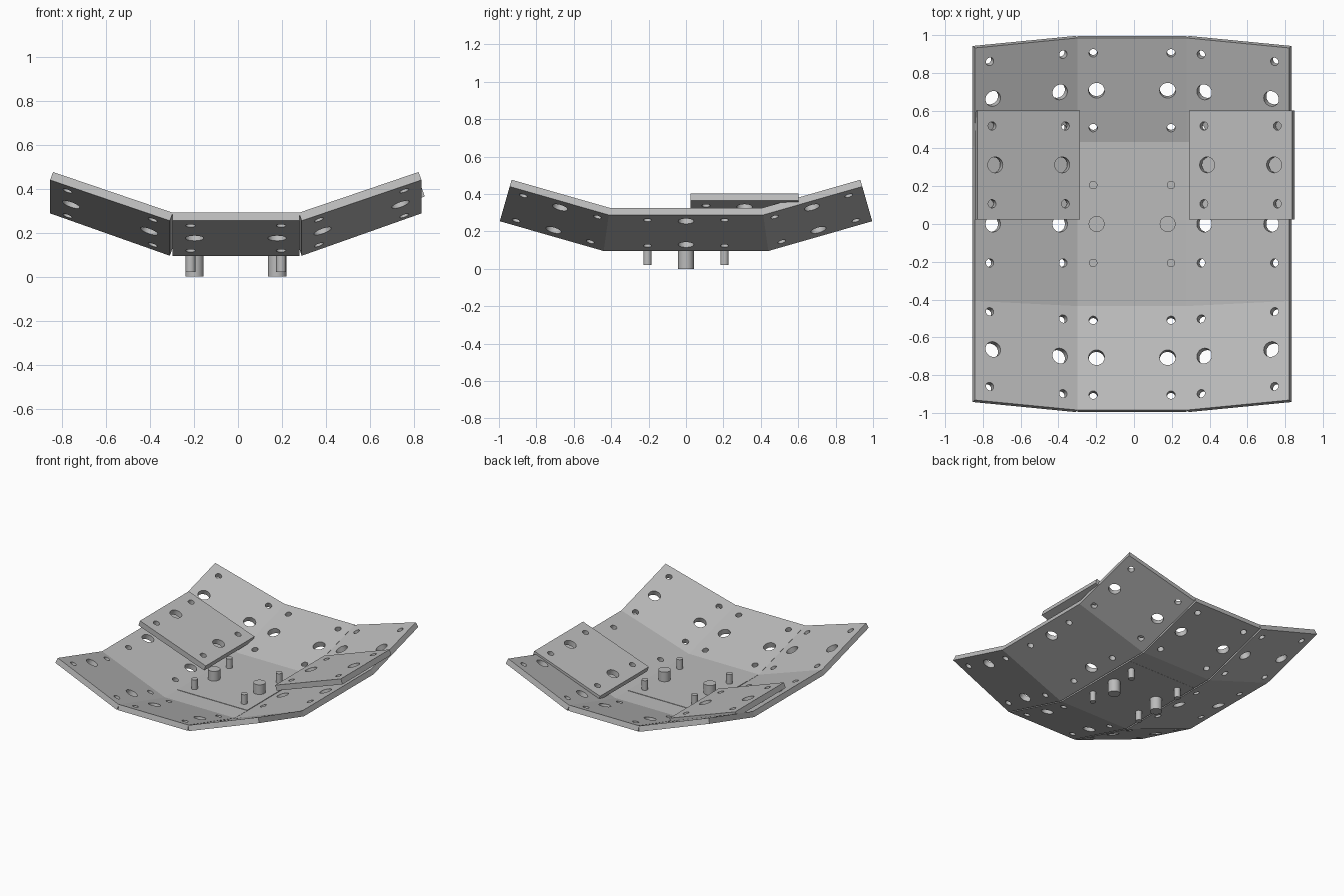
import bpy, bmesh, math
from mathutils import Matrix, Vector

if "Cube" in bpy.data.objects:
    bpy.data.objects.remove(bpy.data.objects["Cube"])

CX, BASE, THICK = -0.01, 0.095, 0.04      # centre line, underside height, board thickness
TILE, HALF = 0.578, 0.44                  # tile side, half length of the middle row
ROLL, PITCH = math.radians(19.5), math.radians(16)
MITRE = math.tan(PITCH / 2)
BIG_R, SMALL_R, BIG_D, SMALL_D = 0.042, 0.022, 0.188, 0.206

grey = bpy.data.materials.new("light_grey")
grey.use_nodes = True
grey.diffuse_color = (0.5, 0.5, 0.5, 1)
grey.node_tree.nodes["Principled BSDF"].inputs["Base Color"].default_value = (0.5, 0.5, 0.5, 1)


def add_object(name, bm):
    bmesh.ops.recalc_face_normals(bm, faces=bm.faces)
    mesh = bpy.data.meshes.new(name)
    bm.to_mesh(mesh)
    bm.free()
    mesh.materials.append(grey)
    obj = bpy.data.objects.new(name, mesh)
    bpy.context.collection.objects.link(obj)
    return obj


def box(x0, x1, y0, y1, z0, z1):
    bm = bmesh.new()
    mat = Matrix.Translation(((x0 + x1) / 2, (y0 + y1) / 2, (z0 + z1) / 2))
    bmesh.ops.create_cube(bm, size=1, matrix=mat @ Matrix.Diagonal((x1 - x0, y1 - y0, z1 - z0, 1)))
    return bm


def rod(bm, x, y, z, radius, length, matrix=Matrix()):
    bmesh.ops.create_cone(bm, cap_ends=True, segments=32, radius1=radius, radius2=radius,
                          depth=length, matrix=matrix @ Matrix.Translation((x, y, z)))


def hole_pattern(cx, cy):
    """Two large and four small positions on a square tile."""
    for sx in (-1, 1):
        yield cx + sx * BIG_D, cy, BIG_R
        for sy in (-1, 1):
            yield cx + sx * SMALL_D, cy + sy * SMALL_D, SMALL_R


def drill(obj, centre, matrix):
    bm = bmesh.new()
    for x, y, r in hole_pattern(*centre):
        rod(bm, x, y, THICK / 2, r, 0.12, matrix)
    cutter = add_object("hole_cutter", bm)
    cutter.hide_render = True
    mod = obj.modifiers.new("holes", "BOOLEAN")
    mod.operation, mod.solver, mod.object = "DIFFERENCE", "EXACT", cutter
    graph = bpy.context.evaluated_depsgraph_get()
    mesh = bpy.data.meshes.new_from_object(obj.evaluated_get(graph))
    obj.modifiers.clear()
    obj.data = mesh
    bpy.data.objects.remove(cutter)


def smooth(obj):
    bpy.ops.object.select_all(action="DESELECT")
    obj.select_set(True)
    bpy.context.view_layer.objects.active = obj
    bpy.ops.object.shade_smooth_by_angle(angle=math.radians(30))


def panel(name, column, row):
    """One board of the dish; column and row are -1, 0 or 1."""
    centre_u = column * TILE / 2
    hinge = Vector((CX + column * 0.30, row * HALF, BASE))
    tilt = Matrix.Rotation(-column * ROLL, 4, "Y")
    far = row * TILE
    bm = box(centre_u - TILE / 2, centre_u + TILE / 2,
             -HALF if row == 0 else min(0, far), HALF if row == 0 else max(0, far), 0, THICK)
    bm.transform(tilt)
    # mitre the edges that meet at the fold lines
    for v in bm.verts:
        if row == 0:
            v.co.y -= math.copysign(v.co.z * MITRE, v.co.y)
        elif abs(v.co.y) < 0.01:
            v.co.y += row * v.co.z * MITRE
    place = Matrix.Translation(hinge) @ Matrix.Rotation(row * PITCH, 4, "X")
    bm.transform(place)
    obj = add_object(name, bm)
    if column or row:
        drill(obj, (centre_u, far / 2), place @ tilt)
    smooth(obj)


# dish boards
for col, side in ((-1, "right"), (0, "centre"), (1, "left")):
    for row, end in ((-1, "front"), (0, "middle"), (1, "back")):
        panel(f"{side}_{end}_panel", col, row)

# raised tile and pegs in the middle of the dish
h = TILE / 2
add_object("centre_tile", box(CX - h, CX + h, -h, h, BASE - 0.001, BASE + THICK + 0.003))
for i, (x, y, r) in enumerate(hole_pattern(CX, 0)):
    big = r == BIG_R
    bm = bmesh.new()
    rod(bm, x, y, 0.105 if big else 0.115, r, 0.21 if big else 0.19)
    smooth(add_object(f"{'large' if big else 'small'}_peg_{i}", bm))

# loose tiles floating over the side boards
for col, side, x, z in ((-1, "right", -0.298, 0.162), (1, "left", 0.305, 0.172)):
    u = col * h
    place = Matrix.Translation((x, 0.313, z)) @ Matrix.Rotation(-col * ROLL, 4, "Y")
    bm = box(u - h, u + h, -h, h, 0, THICK)
    bm.transform(place)
    tile = add_object(f"{side}_floating_tile", bm)
    drill(tile, (u, 0), place)
    smooth(tile)
